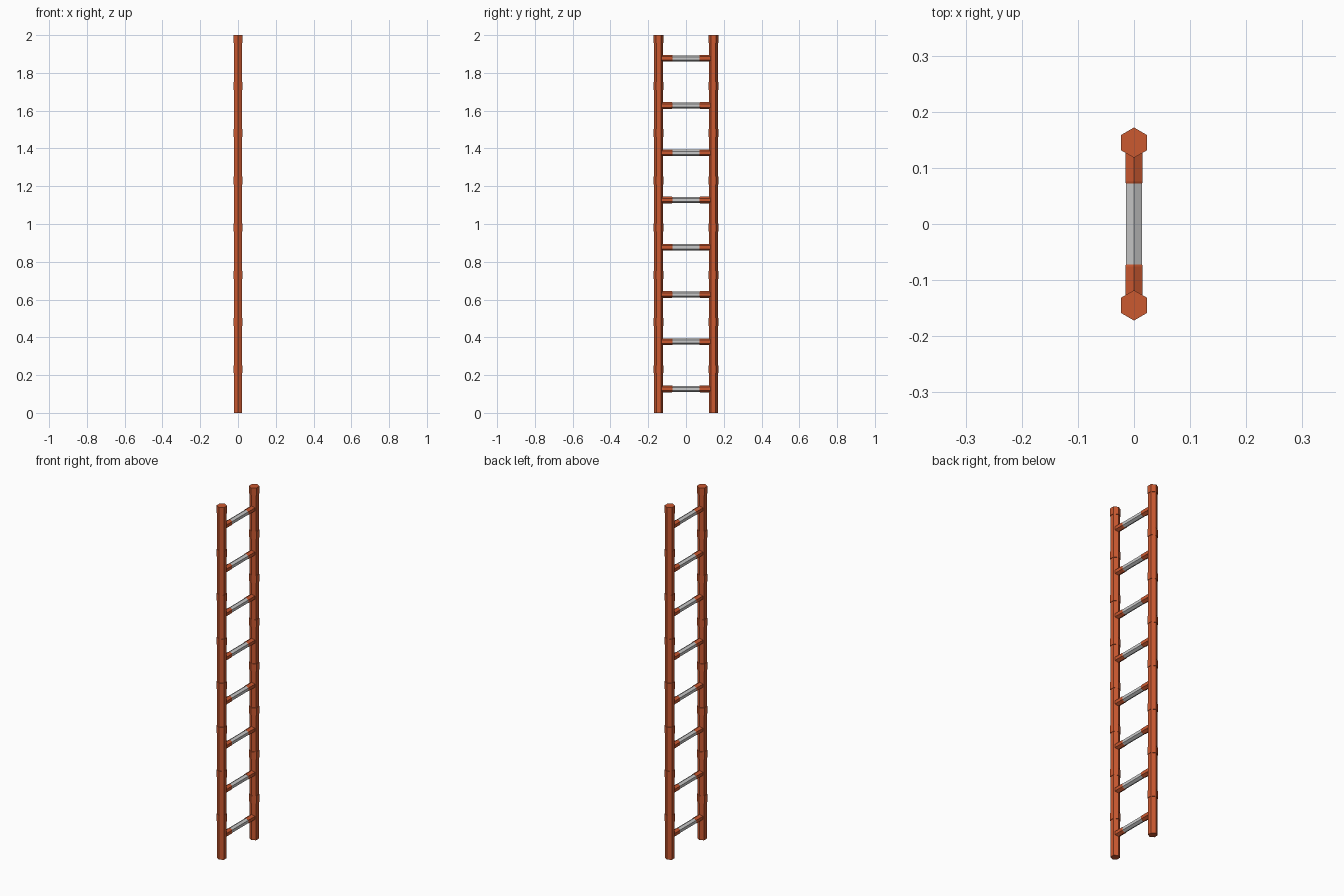
import bpy, bmesh, math
from mathutils import Matrix

if "Cube" in bpy.data.objects:
    bpy.data.objects.remove(bpy.data.objects["Cube"])


def material(name, rgb):
    m = bpy.data.materials.new(name)
    m.diffuse_color = (*rgb, 1)
    m.use_nodes = True
    m.node_tree.nodes["Principled BSDF"].inputs["Base Color"].default_value = m.diffuse_color
    return m


ORANGE = material("rust orange", (0.60, 0.10, 0.03))
GREY = material("light grey", (0.58, 0.58, 0.58))


def hex_stack(name, mat, profile, matrix):
    """Hexagonal solid along local z from (height, radius) pairs, corners on local +-y."""
    bm = bmesh.new()
    rings = [[bm.verts.new((r * math.sin(k * math.pi / 3), r * math.cos(k * math.pi / 3), h))
              for k in range(6)] for h, r in profile]
    for a, b in zip(rings, rings[1:]):
        for k in range(6):
            bm.faces.new((a[k], a[(k + 1) % 6], b[(k + 1) % 6], b[k]))
    bm.faces.new(rings[0])
    bm.faces.new(rings[-1])
    bmesh.ops.recalc_face_normals(bm, faces=bm.faces)
    bm.transform(matrix)
    me = bpy.data.meshes.new(name)
    bm.to_mesh(me)
    bm.free()
    me.materials.append(mat)
    ob = bpy.data.objects.new(name, me)
    bpy.context.collection.objects.link(ob)
    return ob


STEP, COUNT, RAIL_Y = 0.25, 8, 0.145

# side rails with a raised collar near the top of each section
for side, label in ((-1, "left"), (1, "right")):
    profile = [(0, 0.024)]
    for i in range(COUNT):
        top = STEP * (i + 1) + (0 if i == COUNT - 1 else 0.002)
        profile += [(top - 0.042, 0.024), (top - 0.042, 0.027), (top, 0.027)]
        if i < COUNT - 1:
            profile.append((top, 0.024))
    hex_stack(label + "_rail", ORANGE, profile, Matrix.Translation((0, side * RAIL_Y, 0)))

# rungs and the sleeves holding them to the rails
for i in range(COUNT):
    at = Matrix.Translation((0, 0, 0.127 + STEP * i))
    lie = Matrix.Rotation(-math.pi / 2, 4, 'X')
    hex_stack(f"rung_{i + 1}", GREY, [(-0.08, 0.0162), (0.08, 0.0162)], at @ lie)
    for side in (-1, 1):
        hex_stack(f"rung_sleeve_{i + 1}", ORANGE,
                  [(side * 0.072, 0.0165), (side * 0.076, 0.018), (side * 0.135, 0.018)],
                  at @ lie)
